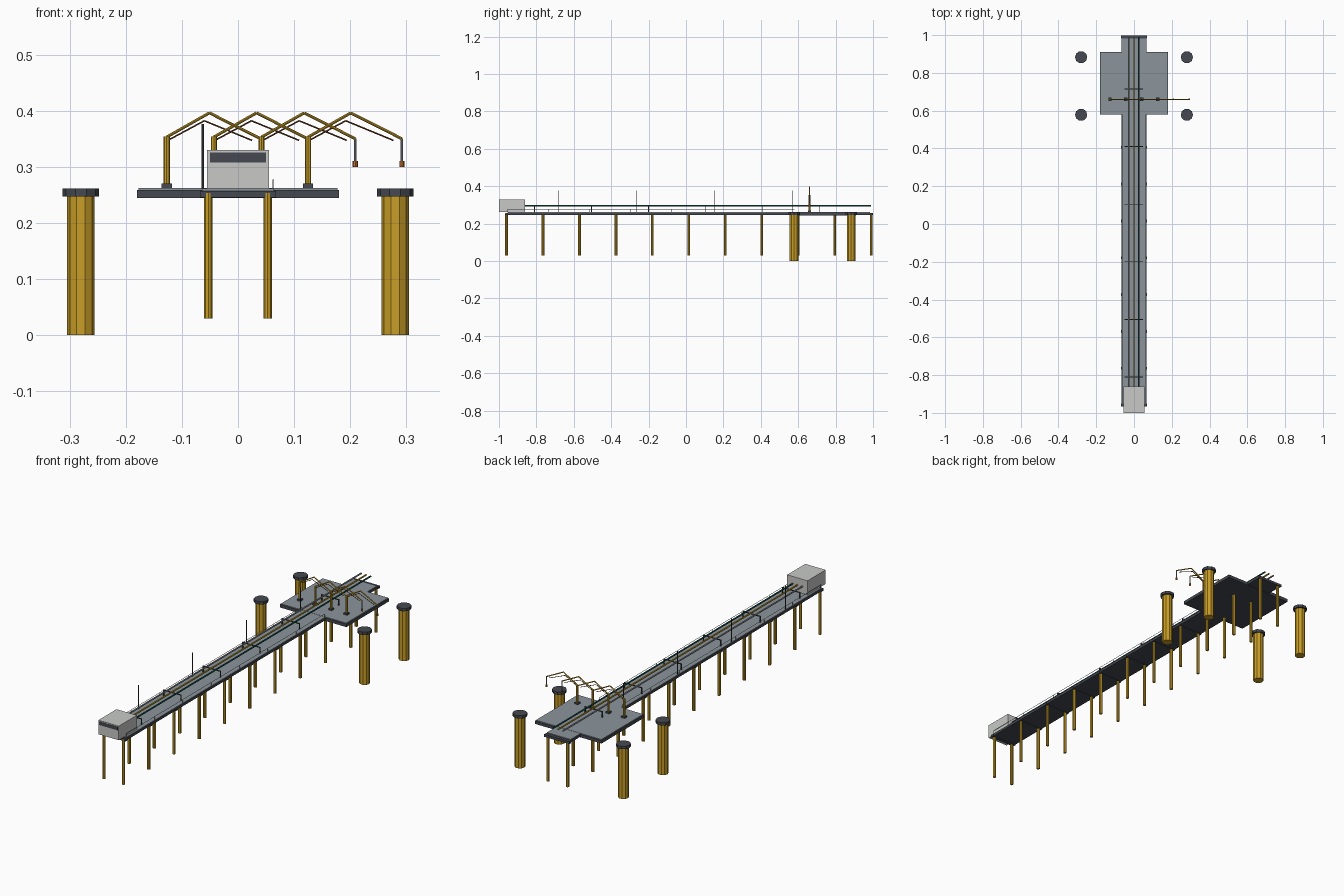
import bpy
import math
from mathutils import Vector

cube = bpy.data.objects.get("Cube")
if cube:
    bpy.data.objects.remove(cube, do_unlink=True)


def material(name, rgb):
    m = bpy.data.materials.new(name)
    m.use_nodes = True
    m.diffuse_color = (*rgb, 1)
    m.node_tree.nodes["Principled BSDF"].inputs["Base Color"].default_value = (*rgb, 1)
    return m


GOLD = material("gold steel", (0.58, 0.34, 0.02))
DECK = material("deck grey", (0.26, 0.30, 0.33))
DARK = material("dark grey", (0.06, 0.066, 0.08))
WALL = material("pale wall", (0.58, 0.59, 0.57))
STEEL = material("pipe steel", (0.30, 0.32, 0.34))
GREEN = material("dark green", (0.01, 0.10, 0.09))
BROWN = material("brown pipe", (0.16, 0.05, 0.015))
ORANGE = material("orange coupler", (0.55, 0.16, 0.03))


def box(name, mat, x, y, z):
    """Box from (low, high) ranges."""
    spans = (x, y, z)
    bpy.ops.mesh.primitive_cube_add(size=1, location=[(a + b) / 2 for a, b in spans])
    ob = bpy.context.object
    ob.name = name
    ob.scale = [b - a for a, b in spans]
    bpy.ops.object.transform_apply(location=False, rotation=False, scale=True)
    ob.data.materials.append(mat)
    return ob


def rod(name, mat, start, end, radius, sides=8):
    """Cylinder between two points."""
    a, b = Vector(start), Vector(end)
    bpy.ops.mesh.primitive_cylinder_add(vertices=sides, radius=radius,
                                        depth=(b - a).length, location=(a + b) / 2)
    ob = bpy.context.object
    ob.name = name
    ob.rotation_euler = (b - a).to_track_quat('Z', 'Y').to_euler()
    ob.data.materials.append(mat)
    return ob


def column(name, mat, x, y, z0, z1, radius, sides=8):
    ob = rod(name, mat, (x, y, z0), (x, y, z1), radius, sides)
    ob.rotation_euler = (0, 0, math.pi / 2)
    return ob


# Walkway and loading platform
box("walkway_slab", DARK, (-0.066, 0.066), (-0.955, 0.985), (0.247, 0.258))
box("walkway_surface", DECK, (-0.064, 0.064), (-0.953, 0.983), (0.258, 0.261))
box("platform_slab", DARK, (-0.18, 0.18), (0.58, 0.91), (0.244, 0.2585))
box("platform_surface", DECK, (-0.177, 0.177), (0.583, 0.907), (0.2585, 0.262))

# Piles and cross beams
for i in range(11):
    y = -0.96 + 0.195 * i
    box("cross_beam", DARK, (-0.068, 0.068), (y - 0.006, y + 0.009), (0.245, 0.257))
    for x in (-0.053, 0.053):
        column("pile", GOLD, x, y, 0.03, 0.253, 0.0075)

# Mooring posts
for x in (-0.28, 0.28):
    for y in (0.578, 0.883):
        column("mooring_post", GOLD, x, y, 0, 0.25, 0.0245, 10)
        column("mooring_cap", DARK, x, y, 0.247, 0.261, 0.0325, 10)

# Control building
box("building", WALL, (-0.055, 0.055), (-1.0, -0.86), (0.261, 0.33))
box("building_window", DARK, (-0.05, 0.05), (-1.001, -0.998), (0.308, 0.325))

# Pipelines on portal racks
for x, mat in ((-0.027, STEEL), (0, GOLD), (0.025, GREEN)):
    rod("pipeline", mat, (x, -0.955, 0.295), (x, 0.99, 0.295), 0.0038)
for i in range(6):
    y = -0.81 + 0.305 * i
    box("rack_beam", DARK, (-0.05, 0.047), (y - 0.002, y + 0.002), (0.288, 0.292))
    for x in (-0.048, 0.045):
        box("rack_leg", DARK, (x - 0.002, x + 0.002), (y - 0.002, y + 0.002), (0.26, 0.29))

# Side railings
for x in (-0.0625, 0.0625):
    rod("handrail", STEEL, (x, -0.955, 0.277), (x, 0.58, 0.277), 0.001, 6)
    for i in range(8):
        y = -0.953 + 0.219 * i
        rod("railing_post", STEEL, (x, y, 0.26), (x, y, 0.277), 0.001, 6)

# Lamp posts
for i in range(4):
    y = -0.68 + 0.417 * i
    column("lamp_post", DARK, -0.0625, y, 0.26, 0.376, 0.0022)

# Loading arms: column, bent main pipe, thin return pipe, drop pipe
Y = 0.66
for x in (-0.127, -0.043, 0.042, 0.125):
    box("arm_base", DARK, (x - 0.009, x + 0.009), (Y - 0.009, Y + 0.009), (0.261, 0.27))
    column("arm_column", GOLD, x, Y, 0.27, 0.354, 0.0055)
    peak = (x + 0.076, Y, 0.396)
    tip = (x + 0.167, Y, 0.35)
    rod("arm_rise", GOLD, (x, Y, 0.353), peak, 0.0026)
    rod("arm_reach", GOLD, peak, tip, 0.0026)
    low_peak = (x + 0.067, Y, 0.382)
    rod("return_rise", BROWN, (x, Y, 0.346), low_peak, 0.0014, 6)
    rod("return_reach", BROWN, low_peak, (x + 0.152, Y, 0.347), 0.0014, 6)
    column("drop_pipe", STEEL, tip[0], Y, 0.308, 0.35, 0.0025)
    column("coupler", ORANGE, tip[0], Y, 0.30, 0.31, 0.0045)
